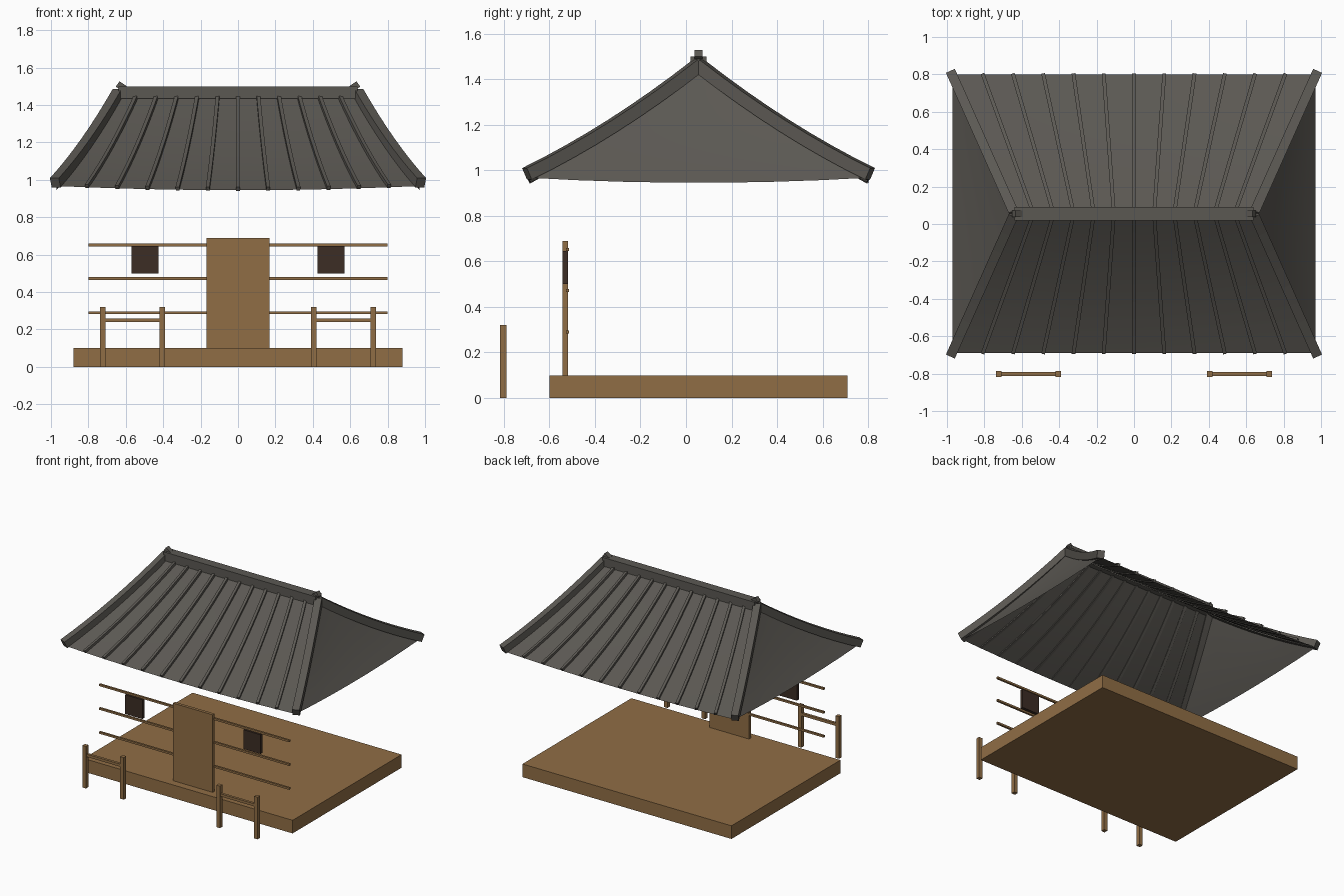
import bpy, bmesh
from mathutils import Vector, Matrix

cube = bpy.data.objects.get("Cube")
if cube:
    bpy.data.objects.remove(cube, do_unlink=True)


def material(name, rgb):
    mat = bpy.data.materials.new(name)
    mat.use_nodes = True
    mat.diffuse_color = (*rgb, 1)
    mat.node_tree.nodes["Principled BSDF"].inputs["Base Color"].default_value = (*rgb, 1)
    return mat


WOOD = material("warm wood", (0.28, 0.155, 0.06))
DARK = material("dark wood", (0.045, 0.026, 0.018))
TILE = material("grey tile", (0.105, 0.098, 0.086))

MID_Y = 0.055                 # ridge line
HALF_X, HALF_Y = 0.97, 0.745  # eaves
RIDGE_X = 0.645               # half length of ridge
TOP, EAVE = 1.455, 0.945
STEPS = 8


def finish(name, bm, mat):
    bmesh.ops.recalc_face_normals(bm, faces=bm.faces)
    mesh = bpy.data.meshes.new(name)
    bm.to_mesh(mesh)
    bm.free()
    mesh.materials.append(mat)
    obj = bpy.data.objects.new(name, mesh)
    bpy.context.collection.objects.link(obj)
    return obj


def box(name, centre, size, mat, tilt=0):
    bm = bmesh.new()
    bmesh.ops.create_cube(bm, size=1, matrix=Matrix.Translation(centre)
                          @ Matrix.Rotation(tilt, 4, "Y") @ Matrix.Diagonal((*size, 1)))
    return finish(name, bm, mat)


def beam(name, path, width, height, mat):
    """Sweep a rectangle along a path, keeping its sides level."""
    bm = bmesh.new()
    rings = []
    for i, p in enumerate(path):
        along = (path[min(i + 1, len(path) - 1)] - path[max(i - 1, 0)]).normalized()
        side = along.cross(Vector((0, 0, 1))).normalized()
        up = side.cross(along)
        rings.append([bm.verts.new(p + side * a * width / 2 + up * b * height / 2)
                      for a, b in ((-1, -1), (1, -1), (1, 1), (-1, 1))])
    for r, s in zip(rings, rings[1:]):
        for k in range(4):
            bm.faces.new((r[k], r[(k + 1) % 4], s[(k + 1) % 4], s[k]))
    bm.faces.new(rings[0])
    bm.faces.new(rings[-1])
    return finish(name, bm, mat)


def sag(t):
    return 0.11 * t * (1 - t)


def slope_point(t, u, s):
    """Front or back slope: t runs from ridge to eave, u across."""
    x = u * (RIDGE_X + (HALF_X - RIDGE_X) * t)
    z = TOP + (EAVE - TOP) * t - sag(t) + 0.022 * u * u * t
    return Vector((x, MID_Y + s * HALF_Y * t, z))


def end_point(t, u, s):
    """Triangular end slope."""
    p = slope_point(t, u, 1)
    return Vector((s * (RIDGE_X + (HALF_X - RIDGE_X) * t), MID_Y + u * HALF_Y * t, p.z))


def sheet(name, func, s, across):
    bm = bmesh.new()
    grid = [[bm.verts.new(func(i / STEPS, 2 * j / across - 1, s)) for j in range(across + 1)]
            for i in range(STEPS + 1)]
    for a, b in zip(grid, grid[1:]):
        for j in range(across):
            bm.faces.new((a[j], a[j + 1], b[j + 1], b[j]))
    bmesh.ops.remove_doubles(bm, verts=bm.verts, dist=0.0001)
    # Sheets are open, so point every face upward
    bm.normal_update()
    for f in bm.faces:
        if f.normal.z < 0:
            f.normal_flip()
    obj = finish(name, bm, TILE)
    if sum(p.normal.z for p in obj.data.polygons) < 0:
        obj.data.flip_normals()
    obj.data.shade_smooth()
    return obj


# Roof slopes and ribs
for s, label in ((-1, "front"), (1, "back")):
    sheet(label + "_roof_slope", slope_point, s, 12)
    for k in range(-5, 6):
        path = [slope_point(i / STEPS, k / 6, s) + Vector((0, 0, 0.006)) for i in range(STEPS + 1)]
        beam(f"{label}_roof_rib_{k + 6}", path, 0.02, 0.022, TILE)

# End slopes, hip beams and ridge ornaments
for s, label in ((1, "left"), (-1, "right")):
    sheet(label + "_roof_slope", end_point, s, 7)
    for v, place in ((-1, "front"), (1, "back")):
        path = []
        for i in range(STEPS + 1):
            t = i / STEPS
            path.append(Vector((s * (0.64 + 0.337 * t), MID_Y + v * 0.753 * t,
                                1.462 - 0.478 * t - sag(t))))
        beam(f"{place}_{label}_hip_beam", path, 0.052, 0.056, TILE)
    box(label + "_ridge_ornament", (s * 0.625, MID_Y, 1.5), (0.045, 0.036, 0.035), TILE, -s * 0.6)

box("ridge", (0, MID_Y, 1.467), (1.28, 0.07, 0.066), TILE)

# Floor, door and wall rails
box("floor", (0, MID_Y, 0.05), (1.76, 1.31, 0.1), WOOD)
box("door", (0, -0.531, 0.395), (0.335, 0.024, 0.59), WOOD)
for i, z in enumerate((0.29, 0.472, 0.652)):
    box(f"wall_rail_{i + 1}", (0, -0.52, z), (1.6, 0.015, 0.015), WOOD)

# Windows and fences, one on each side
for s, label in ((1, "left"), (-1, "right")):
    box(label + "_window", (s * 0.497, -0.531, 0.573), (0.145, 0.024, 0.146), DARK)
    for x, place in ((0.405, "inner"), (0.723, "outer")):
        box(f"{label}_{place}_fence_post", (s * x, -0.802, 0.16), (0.03, 0.03, 0.32), WOOD)
    box(label + "_fence_rail", (s * 0.564, -0.802, 0.25), (0.3, 0.02, 0.02), WOOD)
